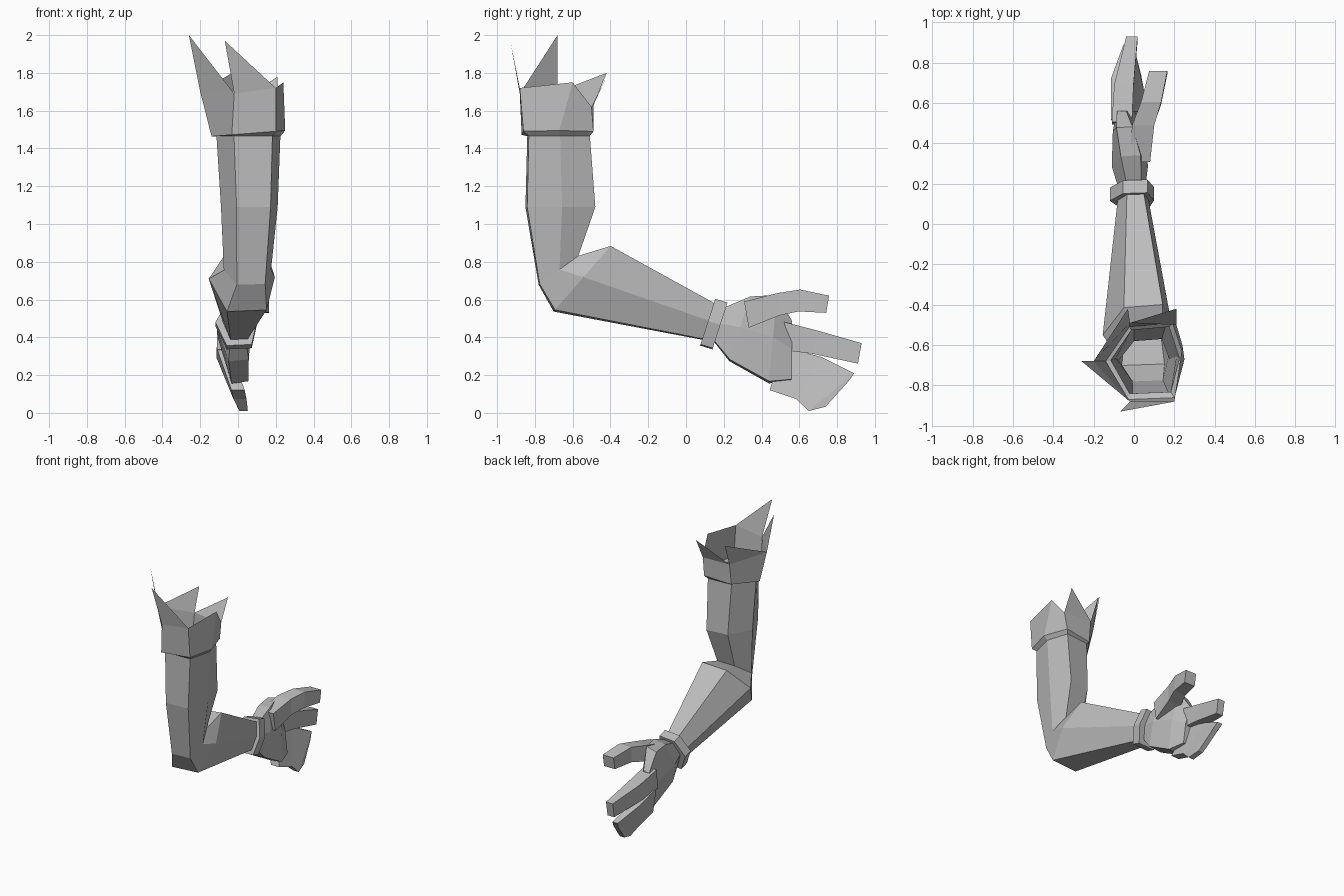
import bpy, bmesh
from math import sin, cos, radians
from mathutils import Vector

cube = bpy.data.objects.get("Cube")
if cube:
    bpy.data.objects.remove(cube)

grey = bpy.data.materials.new("plain grey")
grey.use_nodes = True
tone = (0.5, 0.5, 0.5, 1)
grey.diffuse_color = tone
grey.node_tree.nodes["Principled BSDF"].inputs["Base Color"].default_value = tone

# cross-sections: uneven hexagon for the arm, box for fingers
HEX = [(-1, 0), (-.45, -1), (.75, -.95), (1, .05), (.7, 1), (-.4, .9)]
BOX = [(-1, -1), (1, -1), (1, 1), (-1, 1)]


def ring(shape, x, y, z, wide, tall, tilt, lean=0):
    """Section at a centre; tilt swings its second axis from +y up to +z."""
    t = radians(tilt)
    return [Vector((x + wide * u - lean * v,
                    y + tall * v * cos(t),
                    z + tall * v * sin(t))) for u, v in shape]


def add_object(name, bm):
    bmesh.ops.recalc_face_normals(bm, faces=bm.faces)
    mesh = bpy.data.meshes.new(name)
    bm.to_mesh(mesh)
    bm.free()
    mesh.materials.append(grey)
    obj = bpy.data.objects.new(name, mesh)
    bpy.context.collection.objects.link(obj)
    return obj


def loft(name, shape, sections, start_cap=True):
    bm = bmesh.new()
    loops = [[bm.verts.new(p) for p in ring(shape, *s)] for s in sections]
    n = len(shape)
    for a, b in zip(loops, loops[1:]):
        for i in range(n):
            j = (i + 1) % n
            bm.faces.new((a[i], a[j], b[j], b[i]))
    if start_cap:
        bm.faces.new(loops[0])
    bm.faces.new(loops[-1])
    return add_object(name, bm)


# upper arm, elbow and forearm in one open-topped sleeve
loft("arm", HEX, [
    (.055, -.675, 1.48, .17, .165, 0),
    (.06, -.665, 1.09, .15, .185, 0),
    (.05, -.675, .755, .125, .13, 36),
    (.02, -.55, .71, .175, .23, 49),
    (-.005, .13, .48, .075, .1, 72),
], start_cap=False)

# wrist band
loft("wrist_band", HEX, [
    (-.01, .115, .48, .11, .13, 72),
    (-.01, .18, .46, .11, .13, 72),
])

# palm
loft("palm", HEX, [
    (-.01, .17, .47, .065, .09, 72),
    (-.02, .285, .445, .09, .18, 72, .01),
    (-.03, .46, .39, .075, .235, 85, .03),
    (-.04, .56, .33, .045, .16, 90, .03),
])

# thumb
loft("thumb", BOX, [
    (.03, .32, .52, .05, .07, 100),
    (.045, .49, .575, .055, .06, 92),
    (.085, .6, .595, .05, .058, 85),
    (.12, .75, .575, .045, .046, 80),
])

# pointing finger
loft("pointing_finger", BOX, [
    (-.06, .5, .41, .05, .075, 85),
    (-.05, .68, .375, .048, .063, 80),
    (-.01, .92, .315, .028, .055, 80),
])

# remaining fingers held together
loft("joined_fingers", BOX, [
    (-.04, .48, .235, .035, .12, 72, .04),
    (-.035, .65, .185, .035, .13, 58, .045),
    (.0, .77, .11, .022, .156, 40, .03),
    (.0, .8, .1, .02, .09, 48, .015),
])

# flared cuff: ledge, six walls and four pointed flaps
bm = bmesh.new()
inner = [bm.verts.new(p) for p in ring(HEX, .055, -.675, 1.465, .17, .165, 0)]
outer = [bm.verts.new(p + Vector((0, 0, p.x * .08)))
         for p in ring(HEX, .055, -.68, 1.475, .195, .19, 0)]
rim = [bm.verts.new(p) for p in [
    (-.2, -.68, 1.7), (-.02, -.88, 1.69), (.2, -.88, 1.72),
    (.24, -.6, 1.75), (.21, -.5, 1.62), (-.02, -.49, 1.63)]]
for low, high in ((inner, outer), (outer, rim)):
    for i in range(6):
        j = (i + 1) % 6
        bm.faces.new((low[i], low[j], high[j], high[i]))
flaps = {0: (-.26, -.68, 2), 1: (-.07, -.93, 1.97),
         4: (.21, -.42, 1.78), 5: (-.03, -.42, 1.8)}
for i, tip in flaps.items():
    bm.faces.new((rim[i], rim[(i + 1) % 6], bm.verts.new(tip)))
add_object("cuff", bm)
